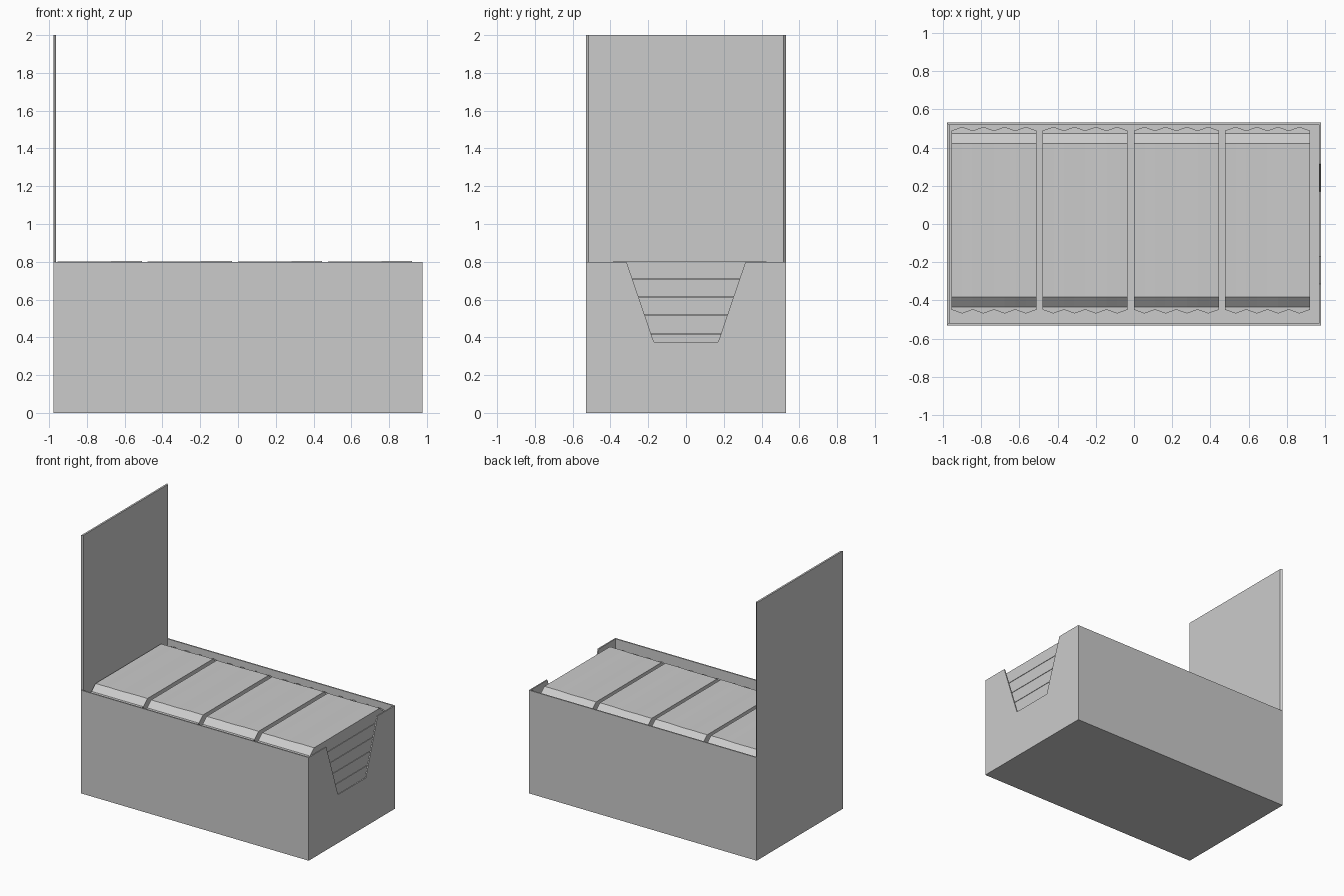
import bpy, bmesh, random

if "Cube" in bpy.data.objects:
    bpy.data.objects.remove(bpy.data.objects["Cube"])

random.seed(4)
HX, HY, H, T = 0.978, 0.53, 0.80, 0.014   # box half sizes, height, card thickness


def make_object(name, bm):
    bmesh.ops.recalc_face_normals(bm, faces=bm.faces)
    mesh = bpy.data.meshes.new(name)
    bm.to_mesh(mesh)
    bm.free()
    obj = bpy.data.objects.new(name, mesh)
    bpy.context.collection.objects.link(obj)
    return obj


def loft(name, rings):
    """Closed solid through a row of matching cross-sections."""
    bm = bmesh.new()
    rows = [[bm.verts.new(p) for p in ring] for ring in rings]
    n = len(rows[0])
    for a, b in zip(rows, rows[1:]):
        for i in range(n):
            j = (i + 1) % n
            bm.faces.new((a[i], a[j], b[j], b[i]))
    bm.faces.new(rows[0])
    bm.faces.new(rows[-1])
    return make_object(name, bm)


# Open display box: cube, inset rim, top face pushed down to the floor
bm = bmesh.new()
bmesh.ops.create_cube(bm, size=1)
for v in bm.verts:
    v.co = (v.co.x * 2 * HX, v.co.y * 2 * HY, (v.co.z + 0.5) * H)
top = max(bm.faces, key=lambda f: f.calc_center_median().z)
bmesh.ops.inset_region(bm, faces=[top], thickness=T)
floor = bmesh.ops.extrude_discrete_faces(bm, faces=[top])["faces"][0]
for v in floor.verts:
    v.co.z = T
box = make_object("display_box", bm)

# Tapered access notch in the right end wall
slope = (0.315 - 0.17) / (H - 0.375)
wide = 0.315 + slope * 0.1
notch = [(-0.17, 0.375), (0.17, 0.375), (wide, H + 0.1), (-wide, H + 0.1)]
cutter = loft("notch_cutter", [[(x, y, z) for y, z in notch] for x in (HX - 0.03, HX + 0.05)])
cutter.hide_render = True
cutter.hide_set(True)
cutter.display_type = 'WIRE'
cut = box.modifiers.new("notch", 'BOOLEAN')
cut.operation = 'DIFFERENCE'
cut.solver = 'EXACT'
cut.object = cutter

# Raised lid with mitred side edges
loft("raised_lid", [[(-HX, -HY, z), (-HX, HY, z),
                     (-HX + T, HY - T, z), (-HX + T, T - HY, z)] for z in (H, 2.0)])


# Wrapped bar: bevelled ends, thin crimped tabs with zigzag edges
def wrapped_bar(name, width=0.445, height=0.092, teeth=4):
    rings = []
    steps = teeth * 2
    for i in range(steps + 1):
        x = (i / steps - 0.5) * width
        tip = 0.488 if i % 2 else 0.468
        t, b = height / 2 + random.uniform(-0.002, 0.002), -height / 2
        half = [(-tip, 0.002), (-0.453, 0.003), (-0.402, t)]
        upper = half + [(-y, z) for y, z in reversed(half)]
        under = [(y, b if abs(y) < 0.41 else -z) for y, z in reversed(upper)]
        rings.append([(x, y, z) for y, z in upper + under])
    return loft(name, rings)


# Four columns of bars stacked eight layers high
source = wrapped_bar("wrapped_bar")
for layer in range(8):
    for col in range(4):
        bar = source if layer == col == 0 else source.copy()
        if bar is not source:
            bpy.context.collection.objects.link(bar)
        bar.name = f"wrapped_bar_{layer + 1}_{col + 1}"
        bar.location = (-0.732 + col * 0.4767, 0.02, 0.757 - layer * 0.0965)
